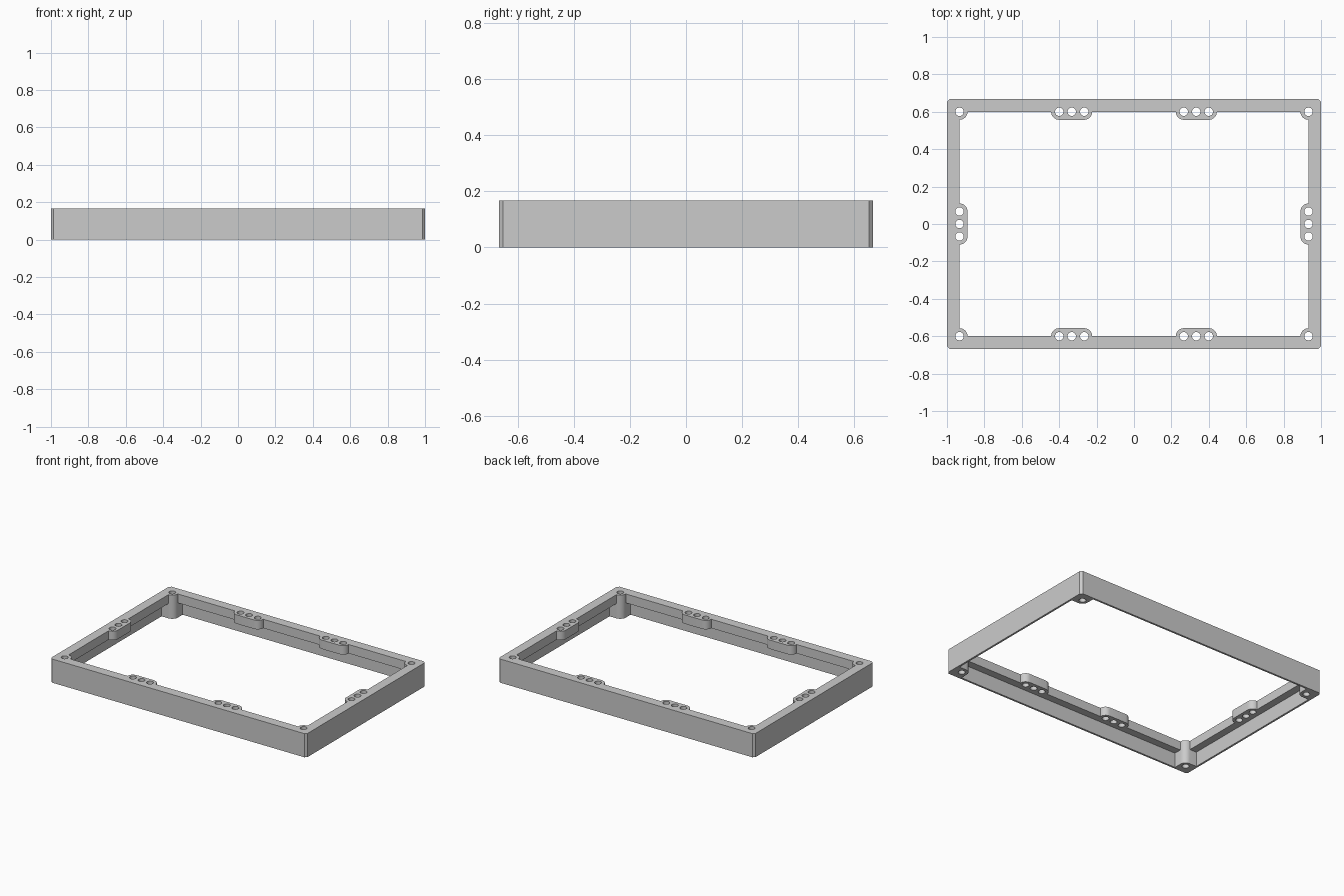
import bpy, bmesh
from math import cos, sin, radians

HX, HY, H = 1.0, 0.667, 0.167      # half width, half depth, height
PX, PY = 0.933, 0.6                # inner edge of the lip, line of the holes
WALL, LIP_Z = 0.0135, 0.104        # skirt wall thickness, underside of the lip
BOSS_R, HOLE_R, PITCH = 0.043, 0.0225, 0.067
TAB_X = 0.333                      # centre of the tabs on the long sides
CHAMFER = 0.0145

if "Cube" in bpy.data.objects:
    bpy.data.objects.remove(bpy.data.objects["Cube"], do_unlink=True)

grey = bpy.data.materials.new("light grey")
grey.use_nodes = True
colour = (0.6, 0.6, 0.6, 1)
grey.diffuse_color = colour
grey.node_tree.nodes["Principled BSDF"].inputs["Base Color"].default_value = colour


def arc(cx, cy, start, end, steps=8):
    """Points of a rounded boss edge."""
    angles = [radians(start + (end - start) * i / steps) for i in range(steps + 1)]
    return [(cx + BOSS_R * cos(a), cy + BOSS_R * sin(a)) for a in angles]


def four_way(quarter):
    """Mirror a quarter outline into a closed loop."""
    half = quarter + [(-x, y) for x, y in reversed(quarter)]
    return half + [(-x, -y) for x, y in half]


def prism(name, loops, z0, z1):
    """Extrude closed outlines between two heights."""
    bm = bmesh.new()
    for loop in loops:
        face = bm.faces.new([bm.verts.new((x, y, z0)) for x, y in loop])
        top = bmesh.ops.extrude_face_region(bm, geom=[face])["geom"]
        verts = [v for v in top if isinstance(v, bmesh.types.BMVert)]
        bmesh.ops.translate(bm, verts=verts, vec=(0, 0, z1 - z0))
    bmesh.ops.recalc_face_normals(bm, faces=bm.faces)
    mesh = bpy.data.meshes.new(name)
    bm.to_mesh(mesh)
    bm.free()
    obj = bpy.data.objects.new(name, mesh)
    bpy.context.collection.objects.link(obj)
    return obj


# Solid block with chamfered upright corners
frame = prism("frame", [four_way([(HX, HY - CHAMFER), (HX - CHAMFER, HY)])], 0, H)
frame.data.materials.append(grey)

# Central opening, leaving the tabs and corner bosses
opening = four_way(
    arc(PX, PITCH, 180, 90)
    + arc(PX, PY, 270, 180)
    + arc(TAB_X + PITCH, PY, 0, -90)
    + arc(TAB_X - PITCH, PY, -90, -180))

# Recess under the lip, leaving a thin skirt and full-height corner posts
pocket = four_way(
    [(HX - WALL, PY - BOSS_R)]
    + arc(PX, PY, 270, 180)
    + [(PX - BOSS_R, HY - WALL)])

# Screw holes: one per corner, three per tab
centres = [(sx * PX, sy * PY) for sx in (-1, 1) for sy in (-1, 1)]
for k in (-1, 0, 1):
    centres += [(sx * PX, k * PITCH) for sx in (-1, 1)]
    centres += [(sx * TAB_X + k * PITCH, sy * PY) for sx in (-1, 1) for sy in (-1, 1)]
ring = [radians(15 * i) for i in range(24)]
holes = [[(x + HOLE_R * cos(a), y + HOLE_R * sin(a)) for a in ring] for x, y in centres]

cutters = [
    prism("opening_cutter", [opening], -0.1, H + 0.1),
    prism("pocket_cutter", [pocket], -0.1, LIP_Z),
    prism("hole_cutter", holes, -0.1, H + 0.1),
]
for cutter in cutters:
    cutter.hide_render = True
    mod = frame.modifiers.new(cutter.name, "BOOLEAN")
    mod.operation = "DIFFERENCE"
    mod.solver = "EXACT"
    mod.object = cutter

# Bake the cuts and drop the helpers
graph = bpy.context.evaluated_depsgraph_get()
baked = bpy.data.meshes.new_from_object(frame.evaluated_get(graph))
frame.modifiers.clear()
frame.data = baked
for cutter in cutters:
    bpy.data.objects.remove(cutter, do_unlink=True)

bpy.ops.object.select_all(action="DESELECT")
frame.select_set(True)
bpy.context.view_layer.objects.active = frame
bpy.ops.object.shade_smooth_by_angle(angle=radians(30))
